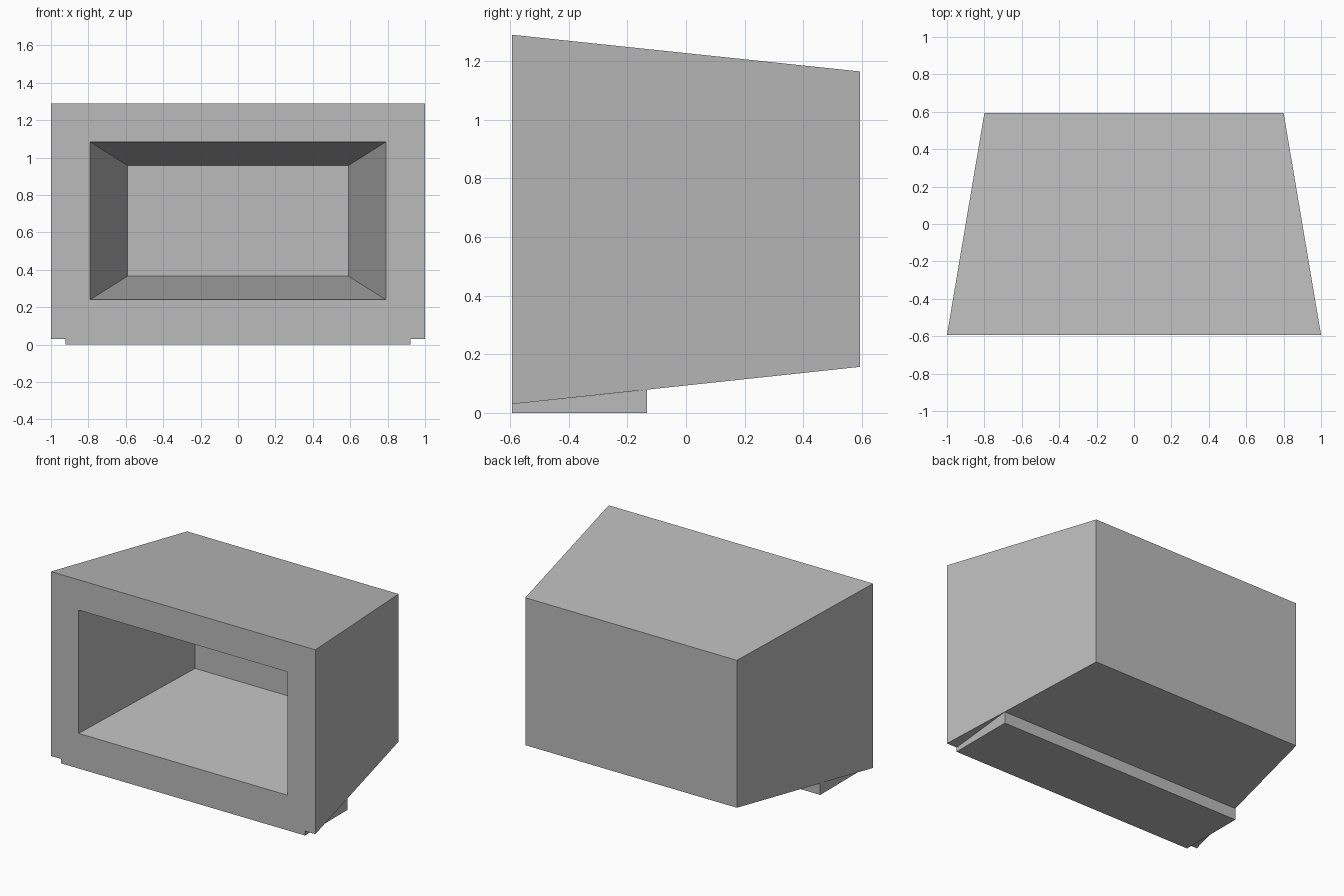
import bpy
import bmesh

cube = bpy.data.objects.get("Cube")
if cube:
    bpy.data.objects.remove(cube, do_unlink=True)

grey = bpy.data.materials.new("plain grey")
grey.use_nodes = True
grey.diffuse_color = (0.5, 0.5, 0.5, 1)
grey.node_tree.nodes["Principled BSDF"].inputs["Base Color"].default_value = (0.5, 0.5, 0.5, 1)

FRONT, BACK = -0.593, 0.593


def ring(bm, half_width, y, low, high):
    """Upright rectangle of vertices at depth y."""
    corners = [(-1, low), (1, low), (1, high), (-1, high)]
    return [bm.verts.new((s * half_width, y, z)) for s, z in corners]


def bridge(bm, a, b):
    """Join two rectangles with four side faces."""
    for i in range(4):
        j = (i + 1) % 4
        bm.faces.new((a[i], a[j], b[j], b[i]))


def finish(bm, name):
    bmesh.ops.recalc_face_normals(bm, faces=bm.faces)
    mesh = bpy.data.meshes.new(name)
    bm.to_mesh(mesh)
    bm.free()
    mesh.materials.append(grey)
    obj = bpy.data.objects.new(name, mesh)
    bpy.context.collection.objects.link(obj)
    return obj


# Tapered casing with a flat frame around a tapered recess
bm = bmesh.new()
outer_back = ring(bm, 0.8, BACK, 0.157, 1.165)
outer_front = ring(bm, 1.0, FRONT, 0.03, 1.29)
inner_front = ring(bm, 0.79, FRONT, 0.24, 1.083)
inner_back = ring(bm, 0.59, 0.38, 0.366, 0.957)
bm.faces.new(outer_back)
bridge(bm, outer_back, outer_front)
bridge(bm, outer_front, inner_front)
bridge(bm, inner_front, inner_back)
bm.faces.new(inner_back)
finish(bm, "casing")

# Wedge foot that follows the sloping underside
bm = bmesh.new()
foot_front = ring(bm, 0.922, FRONT, 0, 0.03)
foot_back = ring(bm, 0.922, -0.133, 0, 0.079)
bm.faces.new(foot_front)
bridge(bm, foot_front, foot_back)
bm.faces.new(foot_back)
finish(bm, "foot")
